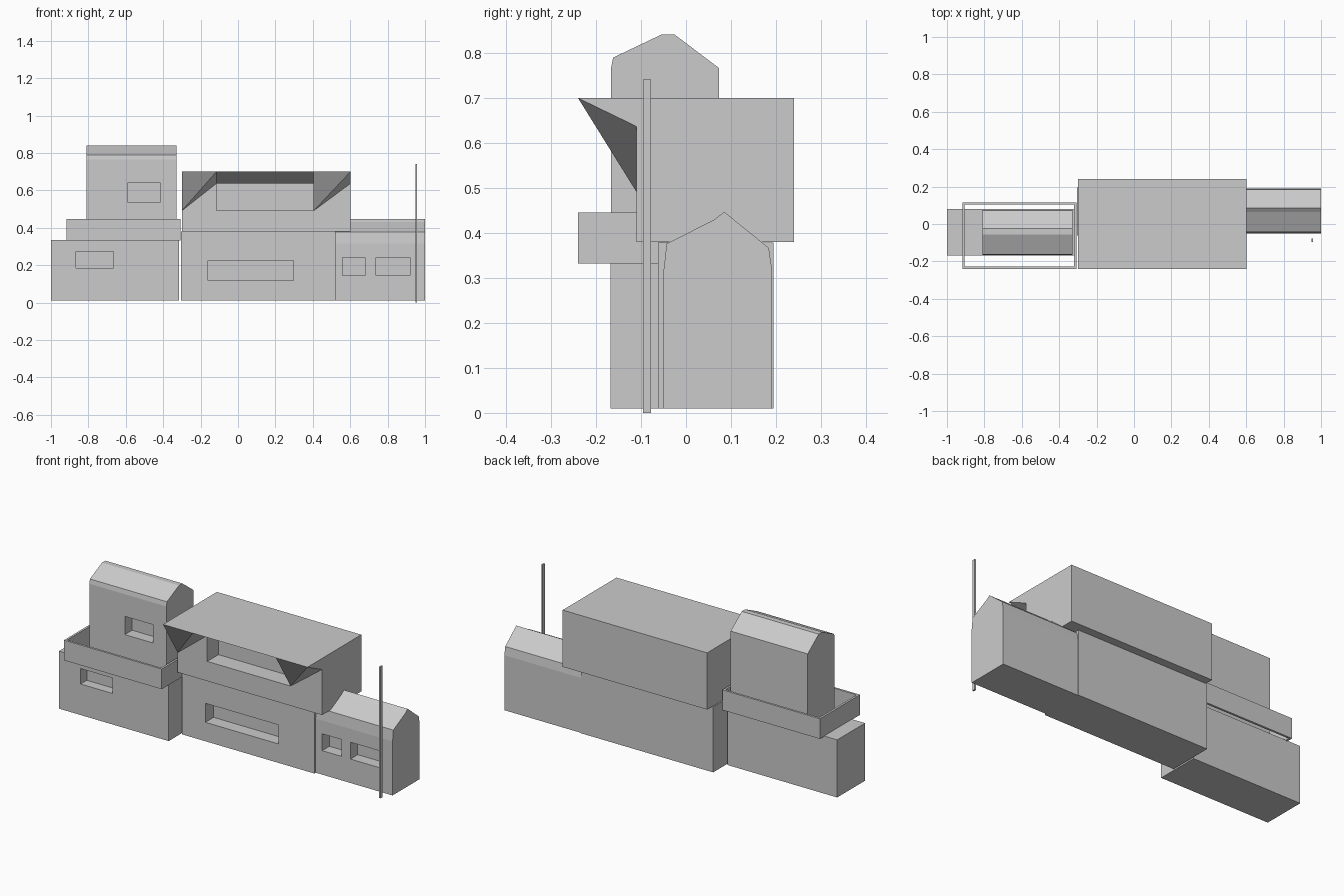
import bpy, bmesh

if "Cube" in bpy.data.objects:
    bpy.data.objects.remove(bpy.data.objects["Cube"])


def finish(name, bm):
    bmesh.ops.recalc_face_normals(bm, faces=bm.faces[:])
    mesh = bpy.data.meshes.new(name)
    bm.to_mesh(mesh)
    bm.free()
    obj = bpy.data.objects.new(name, mesh)
    bpy.context.collection.objects.link(obj)
    return obj


def extrude_x(name, profile, x0, x1):
    """Extrude a (y, z) profile from x0 to x1."""
    bm = bmesh.new()
    face = bm.faces.new([bm.verts.new((x0, y, z)) for y, z in profile])
    new = bmesh.ops.extrude_face_region(bm, geom=[face])["geom"]
    bmesh.ops.translate(bm, vec=(x1 - x0, 0, 0),
                        verts=[g for g in new if isinstance(g, bmesh.types.BMVert)])
    return finish(name, bm)


def box(name, x0, x1, y0, y1, z0, z1):
    return extrude_x(name, [(y0, z0), (y1, z0), (y1, z1), (y0, z1)], x0, x1)


def hull(name, points):
    bm = bmesh.new()
    for p in points:
        bm.verts.new(p)
    bmesh.ops.convex_hull(bm, input=bm.verts[:])
    return finish(name, bm)


def cut(obj, cutter):
    mod = obj.modifiers.new("opening", 'BOOLEAN')
    mod.operation = 'DIFFERENCE'
    mod.solver = 'EXACT'
    mod.object = cutter
    cutter.hide_render = True
    bpy.context.view_layer.objects.active = obj
    bpy.ops.object.modifier_apply(modifier=mod.name)
    bpy.data.objects.remove(cutter)


def window(obj, front, x0, x1, z0, z1, depth=0.065):
    cut(obj, box("window_cutter", x0, x1, front - 0.1, front + depth, z0, z1))


# Left building: base, hollow parapet ring, gabled tower
base = box("left_base", -1, -0.315, -0.168, 0.08, 0.01, 0.335)
window(base, -0.168, -0.865, -0.665, 0.185, 0.272, 0.055)

parapet = box("parapet", -0.918, -0.308, -0.24, 0.116, 0.332, 0.446)
cut(parapet, box("parapet_cutter", -0.906, -0.32, -0.228, 0.104, 0.2, 0.6))

tower = extrude_x("tower", [(-0.167, 0.335), (-0.167, 0.765), (-0.162, 0.79),
                            (-0.055, 0.841), (-0.025, 0.841), (0.073, 0.767),
                            (0.075, 0.335)], -0.811, -0.33)
window(tower, -0.167, -0.59, -0.415, 0.537, 0.64)

# Middle building: ground floor and wider upper floor
ground = box("middle_ground_floor", -0.306, 0.52, -0.062, 0.195, 0.01, 0.379)
window(ground, -0.062, -0.16, 0.297, 0.117, 0.224, 0.073)

upper = box("middle_upper_floor", -0.3, 0.602, -0.11, 0.24, 0.38, 0.7)
window(upper, -0.11, -0.115, 0.405, 0.491, 0.637, 0.1)

# Sloping overhang: two deep brackets with a shallow canopy between
def overhang(name, x0, x1, low0, low1):
    hull(name, [(x, y, 0.7) for x in (x0, x1) for y in (-0.24, -0.11)]
         + [(x0, -0.11, low0), (x1, -0.11, low1)])


overhang("left_bracket", -0.3, -0.115, 0.491, 0.637)
overhang("canopy", -0.115, 0.405, 0.637, 0.637)
overhang("right_bracket", 0.405, 0.602, 0.491, 0.637)

# Right house with gable roof and two windows
house = extrude_x("right_house", [(-0.05, 0.01), (-0.05, 0.315), (-0.043, 0.376),
                                  (0.063, 0.43), (0.085, 0.447), (0.184, 0.367),
                                  (0.191, 0.32), (0.191, 0.01)], 0.518, 1)
for x0, x1 in ((0.56, 0.68), (0.737, 0.92)):
    window(house, -0.05, x0, x1, 0.145, 0.24)

# Flagpole
box("pole", 0.949, 0.958, -0.096, -0.078, 0, 0.741)
